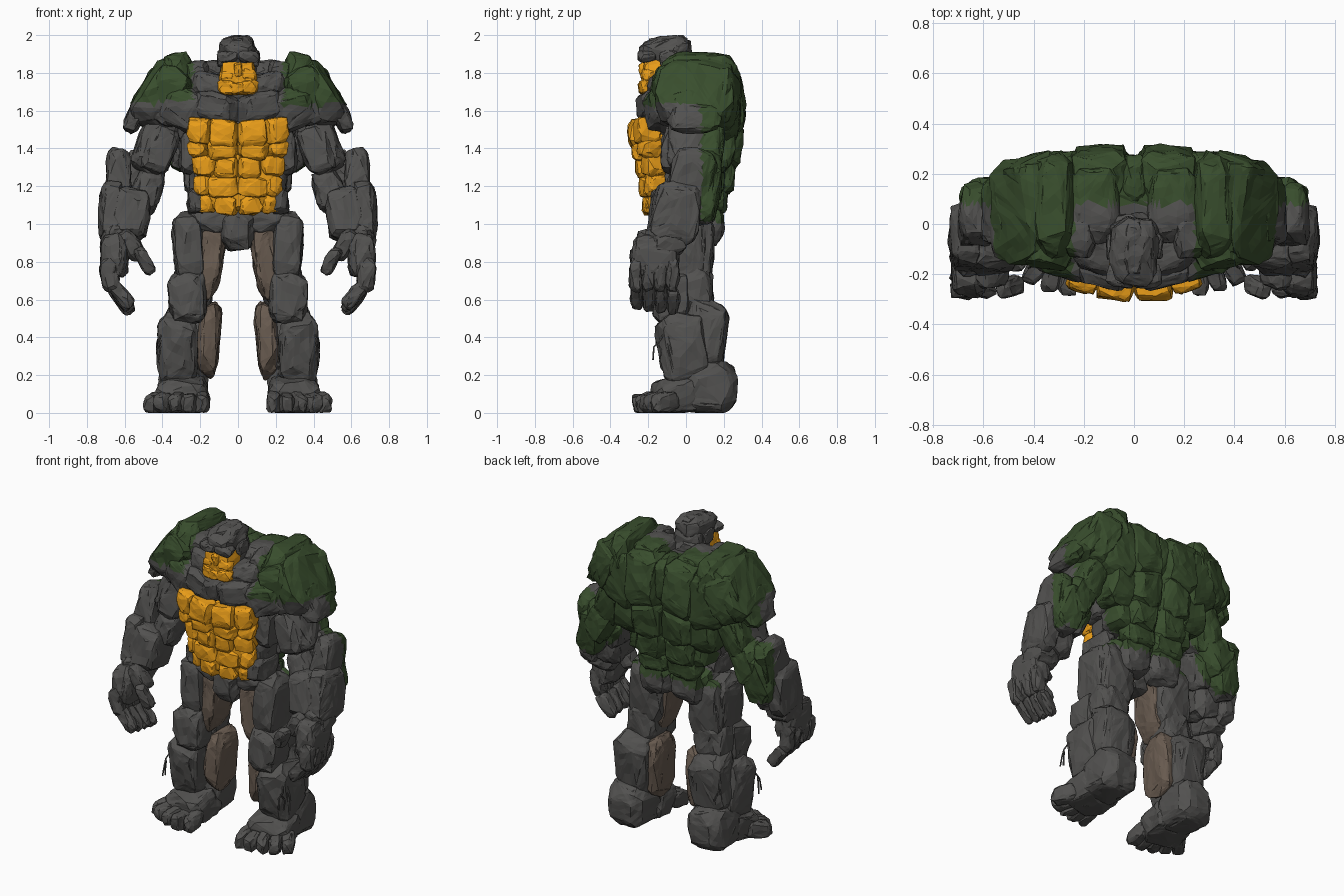
import bpy, bmesh, math, random
from mathutils import Vector, Euler, noise

if "Cube" in bpy.data.objects:
    bpy.data.objects.remove(bpy.data.objects["Cube"])

random.seed(7)


# Colours
def mat(name, rgb):
    m = bpy.data.materials.new(name)
    m.diffuse_color = (*rgb, 1)
    m.use_nodes = True
    m.node_tree.nodes["Principled BSDF"].inputs["Base Color"].default_value = m.diffuse_color
    return m

GREY, MOSS, GOLD, BROWN = range(4)
MATS = [mat("stone", (0.085, 0.083, 0.08)), mat("moss", (0.04, 0.075, 0.026)),
        mat("amber", (0.82, 0.34, 0.01)), mat("clay", (0.14, 0.105, 0.08))]
count = 0


def boulder(name, c, half, rot=(0, 0, 0), col=GREY, side=1, e=0.6, n=60):
    """Chiselled block: hull of a jittered box-like ellipsoid, refined and roughened."""
    random.seed(count)
    pts = []
    for i in range(n):
        z = 1 - (2 * i + 1) / n
        a = i * 2.39996 + random.uniform(-.35, .35)
        r = math.sqrt(1 - z * z)
        d = (r * math.cos(a), r * math.sin(a), z)
        k = random.uniform(0.9, 1.04)
        pts.append([math.copysign(abs(v) ** e, v) * k for v in d])
    ext = [max(abs(p[k]) for p in pts) for k in range(3)]
    R = Euler([math.radians(v) for v in rot]).to_matrix()
    bm = bmesh.new()
    for p in pts:
        q = R @ Vector([p[k] / ext[k] * half[k] for k in range(3)]) + Vector(c)
        bm.verts.new((q.x * side, q.y, max(q.z, 0)))
    bmesh.ops.convex_hull(bm, input=bm.verts[:])
    bmesh.ops.delete(bm, geom=[v for v in bm.verts if not v.link_faces], context='VERTS')
    cuts = 2 if max(half) > 0.1 else 1
    bmesh.ops.subdivide_edges(bm, edges=bm.edges[:], cuts=cuts, use_grid_fill=True)
    bmesh.ops.recalc_face_normals(bm, faces=bm.faces[:])
    bm.normal_update()
    for v in bm.verts:
        s = 0.009 * noise.noise(v.co * 14) + 0.005 * noise.noise(v.co * 40)
        v.co += v.normal * s
        v.co.z = max(v.co.z, 0)
    for f in bm.faces:
        m = f.calc_center_median()
        w = m + Vector((0, 0, 0.03 * noise.noise(m * 12)))
        mossy = w.z > 1.02 and (w.y > 0.08 or (abs(w.x) > 0.24 and w.z > 1.64))
        f.material_index = MOSS if mossy and col == GREY else col
    me = bpy.data.meshes.new(name)
    bm.to_mesh(me)
    bm.free()
    for m in MATS:
        me.materials.append(m)
    bpy.context.collection.objects.link(bpy.data.objects.new(name, me))


def one(name, c, half, rot=(0, 0, 0), col=GREY, **k):
    global count
    count += 1
    boulder(name, c, half, rot, col, **k)


def pair(name, c, half, rot=(0, 0, 0), col=GREY, **k):
    global count
    count += 1
    for s, tag in ((1, "_left"), (-1, "_right")):
        boulder(name + tag, c, half, rot, col, side=s, **k)


# Feet
pair("heel", (.285, .12, .135), (.135, .15, .15))
pair("instep", (.29, -.04, .09), (.14, .14, .11), (14, 0, 8), e=.55)
for i, (x, y) in enumerate(((.19, -.19), (.255, -.205), (.32, -.19), (.385, -.16), (.435, -.11))):
    pair(f"toe_{i}", (x, y, .055), (.04, .088, .055), (8, 0, -2 + 9 * i), n=40)

# Legs
pair("shin", (.32, -.02, .34), (.112, .135, .2), (8, 2, 0), e=.52)
pair("calf_inner", (.155, .05, .39), (.065, .125, .21), (0, -4, 0), BROWN)
pair("calf_back", (.27, .1, .4), (.13, .12, .21), (-6, 0, 0), e=.55)
pair("knee", (.265, -.07, .61), (.105, .105, .135), e=.55)
pair("knee_back", (.24, .05, .65), (.11, .095, .14))
pair("thigh_outer", (.26, -.01, .87), (.085, .13, .2), (0, 3, 0), e=.55)
pair("thigh_inner", (.15, -.005, .81), (.075, .11, .23), (0, -10, 0), BROWN)
pair("hamstring", (.215, .065, .86), (.12, .085, .2))

# Hips and belt
one("pelvis", (0, -.05, .965), (.09, .13, .11))
pair("hip", (.13, .01, 1.03), (.13, .14, .09))
pair("buttock", (.11, .115, 1.0), (.12, .09, .11))
pair("belt_side", (.22, -.06, 1.12), (.05, .13, .07), e=.5)
pair("belt_back", (.105, .145, 1.13), (.115, .08, .08), e=.55)

# Torso cores that fill behind the plates
one("waist_core", (0, .03, 1.28), (.2, .16, .28))
one("chest_core", (0, .04, 1.6), (.36, .19, .22))
one("belly_core", (0, -.11, 1.3), (.22, .11, .25), col=GOLD, e=.45)

# Belly plates, row by row: z, half height, front y, columns as (centre, half width)
rows = ((1.1, .055, -.235, ((.06, .065), (.165, .055))),
        (1.195, .06, -.25, ((.075, .08), (.175, .05))),
        (1.3, .065, -.272, ((.06, .065), (.17, .068))),
        (1.395, .055, -.295, ((.08, .085), (.205, .055))),
        (1.48, .075, -.312, ((.075, .08), (.2, .07))))
for r, (z, h, y, cols) in enumerate(rows):
    for k, (x, w) in enumerate(cols):
        pair(f"belly_plate_{r}_{k}", (x, y + .07 + .035 * k, z + .01 * k), (w, .07, h),
             (0, (-8, 6, -4, 8, -6)[r], 6 + 14 * k), GOLD, e=.52, n=48)

# Chest and flanks
pair("flank", (.24, 0, 1.38), (.075, .15, .13))
pair("flank_low", (.2, .02, 1.23), (.065, .14, .09))
pair("pectoral", (.11, -.15, 1.615), (.13, .11, .085), (0, -14, 8))
pair("pectoral_outer", (.28, -.11, 1.615), (.14, .105, .12), (0, -20, 20))
pair("collar", (.13, -.1, 1.725), (.13, .1, .075), (0, -14, 18))
pair("collar_outer", (.21, -.04, 1.77), (.07, .1, .1), (0, 12, 0))
pair("trapezius", (.16, .08, 1.78), (.12, .16, .09), (0, 5, 0))

# Back
one("spine_upper", (0, .17, 1.68), (.06, .11, .15))
pair("shoulder_blade", (.135, .19, 1.66), (.13, .125, .19), (8, 0, 0), e=.55)
pair("outer_blade", (.3, .175, 1.62), (.12, .125, .2))
pair("back_mid", (.11, .19, 1.43), (.115, .11, .14), (-6, 0, 0))
pair("lat", (.26, .15, 1.43), (.1, .12, .16), (-4, -8, 0))
pair("back_low", (.1, .165, 1.26), (.11, .095, .1), (-8, 0, 0))
pair("back_low_side", (.215, .11, 1.25), (.08, .1, .1))

# Shoulders
pair("shoulder_inner", (.31, .07, 1.755), (.09, .225, .165), (0, 8, 0))
pair("shoulder_mid", (.42, .05, 1.69), (.105, .215, .195), (0, -32, 0))
pair("shoulder_front", (.37, -.085, 1.68), (.115, .09, .16), (0, -25, 15))
pair("shoulder_back", (.4, .17, 1.66), (.12, .11, .17), (0, -20, -20))
pair("shoulder_tip", (.53, .04, 1.6), (.05, .15, .13), (0, -25, 0))

# Arms
pair("upper_arm", (.43, .02, 1.43), (.11, .13, .19), (-8, -20, 0))
pair("biceps", (.42, -.04, 1.39), (.09, .09, .13), (-8, -20, 0))
pair("triceps", (.45, .11, 1.4), (.09, .09, .17), (-6, -18, 0))
pair("elbow", (.53, .09, 1.25), (.105, .1, .14), (0, -15, 0))
pair("forearm_top", (.63, .03, 1.24), (.07, .125, .165), (-12, 0, 0), e=.55)
pair("forearm_inner", (.485, 0, 1.17), (.085, .11, .125), (-10, -22, 0))
pair("forearm_front", (.575, -.07, 1.05), (.11, .125, .15), (-8, -8, 0), e=.55)
pair("forearm_outer", (.67, -.05, 1.06), (.068, .135, .17), (-8, -3, 0), e=.55)
pair("forearm_back", (.59, .09, 1.16), (.095, .09, .17), (-8, -10, 0))

# Hands
pair("wrist", (.64, -.1, .92), (.09, .11, .1))
pair("palm", (.655, -.16, .83), (.075, .135, .12))
pair("thumb_base", (.565, -.2, .89), (.048, .055, .085), (10, 32, 0), n=40)
pair("thumb_tip", (.495, -.25, .805), (.036, .042, .078), (15, 28, 0), n=40)
for i in range(4):
    y = -.265 + .064 * i
    pair(f"finger_base_{i}", (.68, y, .73), (.048, .037, .09), (0, 8, 0), n=40)
    pair(f"finger_tip_{i}", (.615, y + .005, .625 - .01 * i), (.039, .035, .09), (0, 38, 0), n=40)

# Head
one("neck", (0, -.06, 1.76), (.1, .11, .12))
one("head_back", (0, -.06, 1.85), (.1, .09, .1))
one("skull", (0, -.11, 1.918), (.1, .14, .08), (6, 0, 0), e=.7)
one("crown_ridge", (0, -.1, 1.965), (.04, .11, .03), (4, 0, 0))
pair("brow", (.048, -.205, 1.89), (.06, .05, .032), (8, 8, 14))
pair("temple", (.095, -.09, 1.875), (.02, .055, .045))
one("face", (0, -.15, 1.78), (.1, .09, .1), col=GOLD, e=.5)
one("nose", (0, -.225, 1.815), (.024, .03, .042), (12, 0, 0), GOLD, n=32)
pair("cheek", (.055, -.195, 1.79), (.045, .045, .035), (0, 10, 20), GOLD, n=40)
pair("jaw", (.05, -.19, 1.725), (.056, .06, .042), (0, -6, 15), GOLD, n=40)
one("chin", (0, -.22, 1.72), (.04, .035, .035), col=GOLD, n=32)

# Roots hanging beside the shins
for s, tag in ((1, "left"), (-1, "right")):
    cu = bpy.data.curves.new("root_" + tag, 'CURVE')
    cu.dimensions = '3D'
    cu.bevel_depth, cu.bevel_resolution = .005, 0
    for path in (((.39, -.1, .45), (.42, -.14, .38), (.41, -.17, .35), (.42, -.175, .28)),
                 ((.41, -.15, .37), (.43, -.13, .33), (.425, -.14, .27))):
        sp = cu.splines.new('POLY')
        sp.points.add(len(path) - 1)
        for p, (x, y, z) in zip(sp.points, path):
            p.co = (x * s, y, z, 1)
    cu.materials.append(MATS[GREY])
    bpy.context.collection.objects.link(bpy.data.objects.new("root_" + tag, cu))
